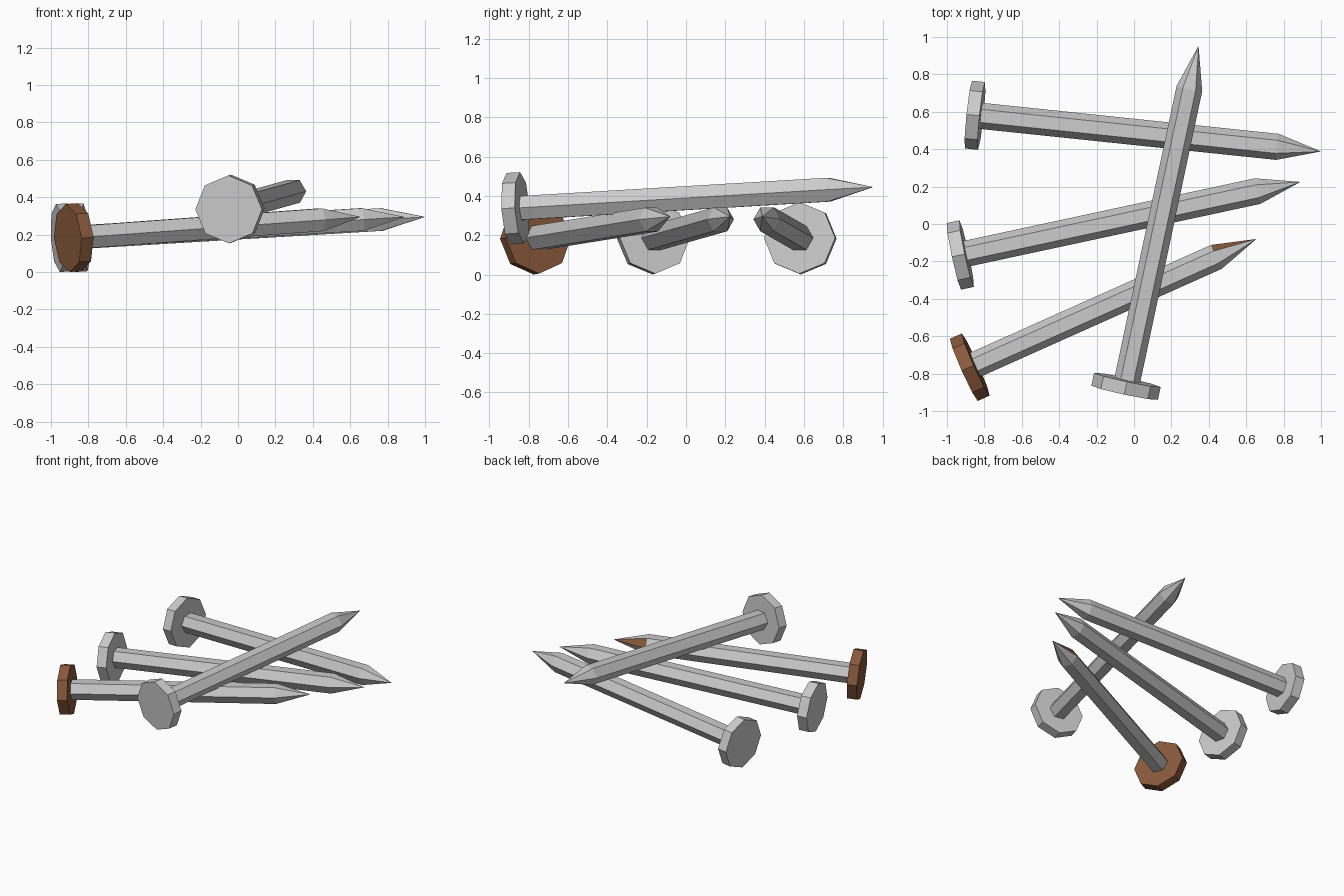
import bpy, bmesh, math
from mathutils import Vector

if "Cube" in bpy.data.objects:
    bpy.data.objects.remove(bpy.data.objects["Cube"])

HEAD_R, HEAD_T = 0.182, 0.07
SHAFT_R, TIP_LEN = 0.07, 0.235

rust = bpy.data.materials.new("rust")
rust.diffuse_color = (0.25, 0.10, 0.045, 1)
rust.use_nodes = True
rust.node_tree.nodes["Principled BSDF"].inputs["Base Color"].default_value = rust.diffuse_color
steel = bpy.data.materials.new("steel")
steel.diffuse_color = (0.8, 0.8, 0.8, 1)
steel.use_nodes = True
steel.node_tree.nodes["Principled BSDF"].inputs["Base Color"].default_value = steel.diffuse_color


def lathe(name, start, end, sides, sections):
    """Faceted solid along start-end; sections are (distance, radius), radius 0 is a point."""
    u = (end - start).normalized()
    side = Vector((0, 0, 1)).cross(u).normalized()
    up = u.cross(side)
    bm = bmesh.new()
    rings = []
    for dist, r in sections:
        c = start + u * dist
        if r == 0:
            rings.append([bm.verts.new(c)] * sides)
            continue
        rings.append([bm.verts.new(c + r * (side * math.cos(a) + up * math.sin(a)))
                      for a in (2 * math.pi * k / sides for k in range(sides))])
    bm.faces.new(rings[0])
    for a, b in zip(rings, rings[1:]):
        for k in range(sides):
            j = (k + 1) % sides
            quad = [a[k], a[j], b[j], b[k]]
            bm.faces.new(quad[:3] if b[j] is b[k] else quad)
    if rings[-1][0] is not rings[-1][1]:
        bm.faces.new(rings[-1])
    bmesh.ops.recalc_face_normals(bm, faces=bm.faces[:])
    mesh = bpy.data.meshes.new(name)
    bm.to_mesh(mesh)
    bm.free()
    obj = bpy.data.objects.new(name, mesh)
    bpy.context.collection.objects.link(obj)
    return obj


def nail(name, start, end, rusty=False):
    start, end = Vector(start), Vector(end)
    length = (end - start).length
    # octagonal head
    head = lathe(name + "_head", start, end, 8, [(0, HEAD_R), (HEAD_T, HEAD_R)])
    # hexagonal shaft with pointed tip
    shaft = lathe(name + "_shaft", start, end, 6,
                  [(HEAD_T * 0.6, SHAFT_R), (length - TIP_LEN, SHAFT_R), (length, 0)])
    if rusty:
        head.data.materials.append(rust)
        # one rusty facet on the tip
        shaft.data.materials.append(steel)
        shaft.data.materials.append(rust)
        tip_faces = [p for p in shaft.data.polygons if len(p.vertices) == 3]
        tip_faces[0].material_index = 1


# three nails lying on the ground, one resting across them
nail("back_nail", (-0.885, 0.585, 0.182), (1.0, 0.388, 0.295))
nail("middle_nail", (-0.963, -0.173, 0.182), (0.89, 0.225, 0.295))
nail("rusty_nail", (-0.91, -0.78, 0.182), (0.655, -0.08, 0.295), rusty=True)
nail("crossing_nail", (-0.05, -0.902, 0.335), (0.345, 0.953, 0.445))
